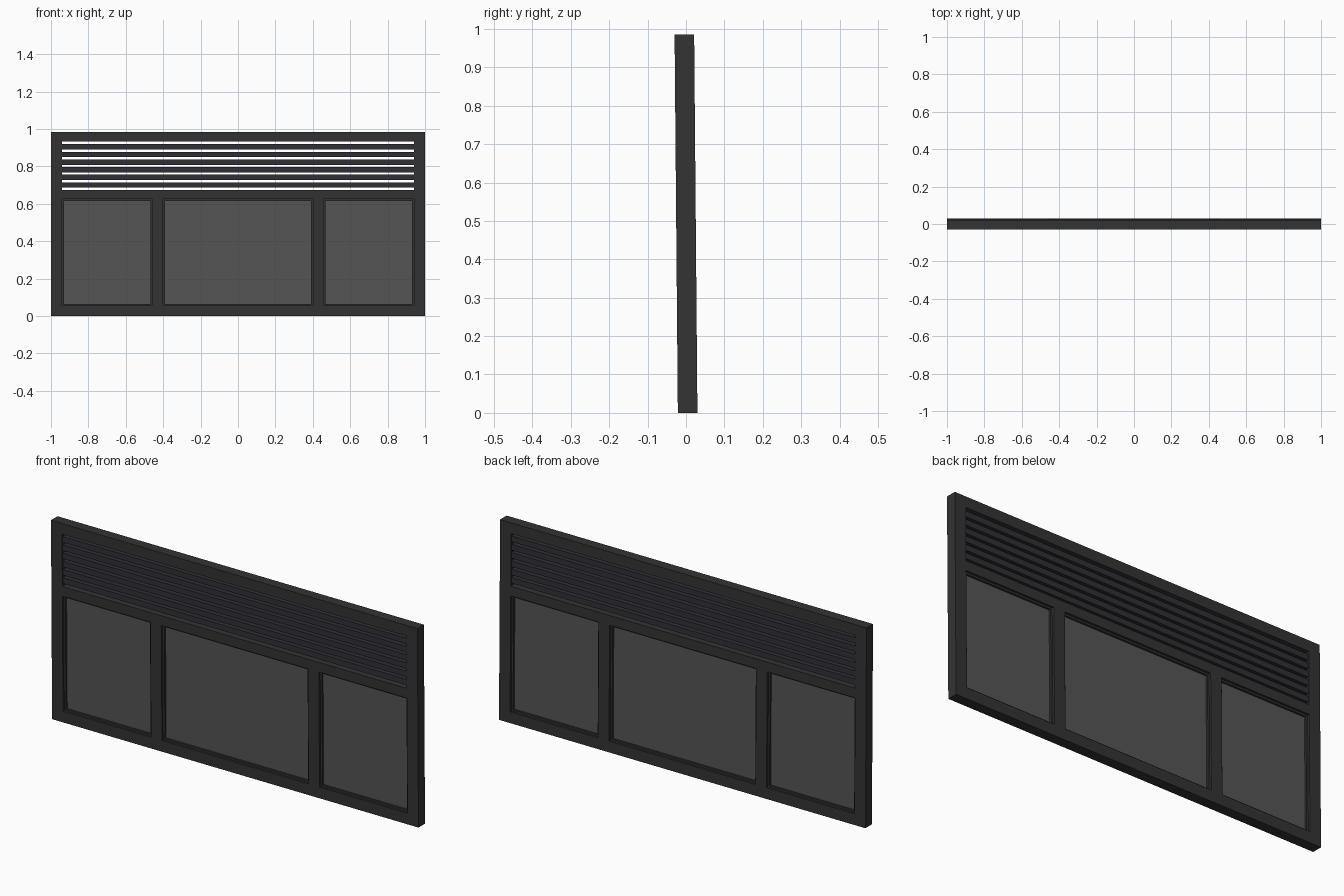
import bpy, bmesh

if "Cube" in bpy.data.objects:
    bpy.data.objects.remove(bpy.data.objects["Cube"])

# Overall sizes
W, H, T = 1.0, 0.985, 0.051      # half width, height, thickness
LEAN = 0.0085                    # backward offset from bottom to top


def material(name, rgba):
    m = bpy.data.materials.new(name)
    m.diffuse_color = rgba
    m.use_nodes = True
    m.node_tree.nodes["Principled BSDF"].inputs["Base Color"].default_value = m.diffuse_color
    return m


DARK = material("dark_metal", (0.033, 0.033, 0.033, 1))
SLAT = material("slat_metal", (0.03, 0.028, 0.036, 1))
GLASS = material("tinted_glass", (0.09, 0.09, 0.09, 0.8))


def lean(v):
    v.co.y += LEAN * (0.5 - v.co.z / H)


def boxes(name, parts, mat):
    """One object made of boxes given as (x0, x1, z0, z1, depth)."""
    bm = bmesh.new()
    for x0, x1, z0, z1, d in parts:
        vs = bmesh.ops.create_cube(bm, size=1)["verts"]
        for v in vs:
            v.co.x = (x0 + x1) / 2 + v.co.x * (x1 - x0)
            v.co.y *= d
            v.co.z = (z0 + z1) / 2 + v.co.z * (z1 - z0)
            lean(v)
    me = bpy.data.meshes.new(name)
    bm.to_mesh(me)
    bm.free()
    ob = bpy.data.objects.new(name, me)
    ob.data.materials.append(mat)
    bpy.context.collection.objects.link(ob)
    return ob


def ring(x0, x1, z0, z1, b, d):
    """Four bars of width b just inside a rectangle."""
    return [(x0, x0 + b, z0, z1, d), (x1 - b, x1, z0, z1, d),
            (x0 + b, x1 - b, z0, z0 + b, d), (x0 + b, x1 - b, z1 - b, z1, d)]


# Outer frame, transom and mullions
IN, Z0, Z1, L0, L1 = 0.94, 0.055, 0.625, 0.673, 0.932
boxes("frame_stiles", [(-W, -IN, 0, H, T), (IN, W, 0, H, T)], DARK)
boxes("frame_rails", [(-IN, IN, 0, Z0, T), (-IN, IN, Z1, L0, T),
                      (-IN, IN, L1, H, T)], DARK)
boxes("mullions", [(s - 0.03, s + 0.03, Z0, Z1, T) for s in (-0.43, 0.43)], DARK)

# Glass panes with recessed glazing beads
for name, x0, x1 in (("left", -IN, -0.46), ("middle", -0.40, 0.40), ("right", 0.46, IN)):
    boxes(name + "_glazing_bead", ring(x0, x1, Z0, Z1, 0.009, 0.03), DARK)
    boxes(name + "_glass", [(x0 + 0.009, x1 - 0.009, Z0 + 0.009, Z1 - 0.009, 0.01)], GLASS)

# Ventilation slats
boxes("vent_slats", [(-IN, IN, z - 0.0142, z + 0.0142, 0.042)
                     for z in (0.7005 + 0.0408 * i for i in range(6))], SLAT)
